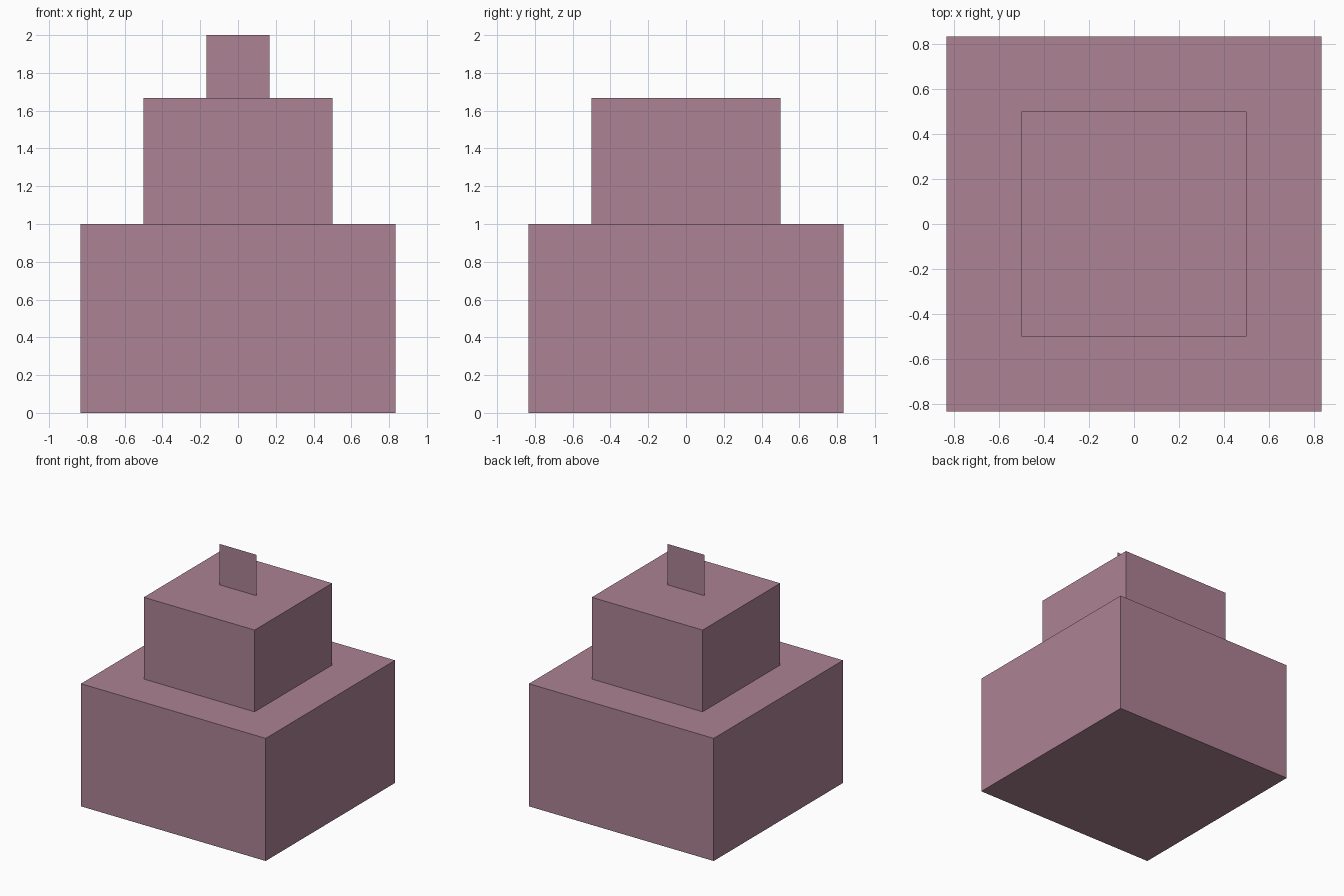
import bpy
import math

if "Cube" in bpy.data.objects:
    bpy.data.objects.remove(bpy.data.objects["Cube"])

# single dusty mauve colour
mauve = bpy.data.materials.new("dusty_mauve")
mauve.diffuse_color = (0.413, 0.223, 0.292, 1.0)
mauve.use_nodes = True
mauve.node_tree.nodes["Principled BSDF"].inputs["Base Color"].default_value = mauve.diffuse_color


def finish(name):
    obj = bpy.context.object
    obj.name = name
    bpy.ops.object.transform_apply(location=False, rotation=True, scale=True)
    obj.data.materials.append(mauve)


def tier(name, width, z0, z1):
    bpy.ops.mesh.primitive_cube_add(size=1, location=(0, 0, (z0 + z1) / 2))
    bpy.context.object.scale = (width, width, z1 - z0)
    finish(name)


# two stacked square blocks
tier("lower_tier", 5 / 3, 0, 1)
tier("upper_tier", 1, 1, 5 / 3)

# paper-thin upright panel on top, facing front and back
bpy.ops.mesh.primitive_plane_add(size=1 / 3, location=(0, 0, 11 / 6),
                                 rotation=(math.pi / 2, 0, 0))
finish("top_panel")
